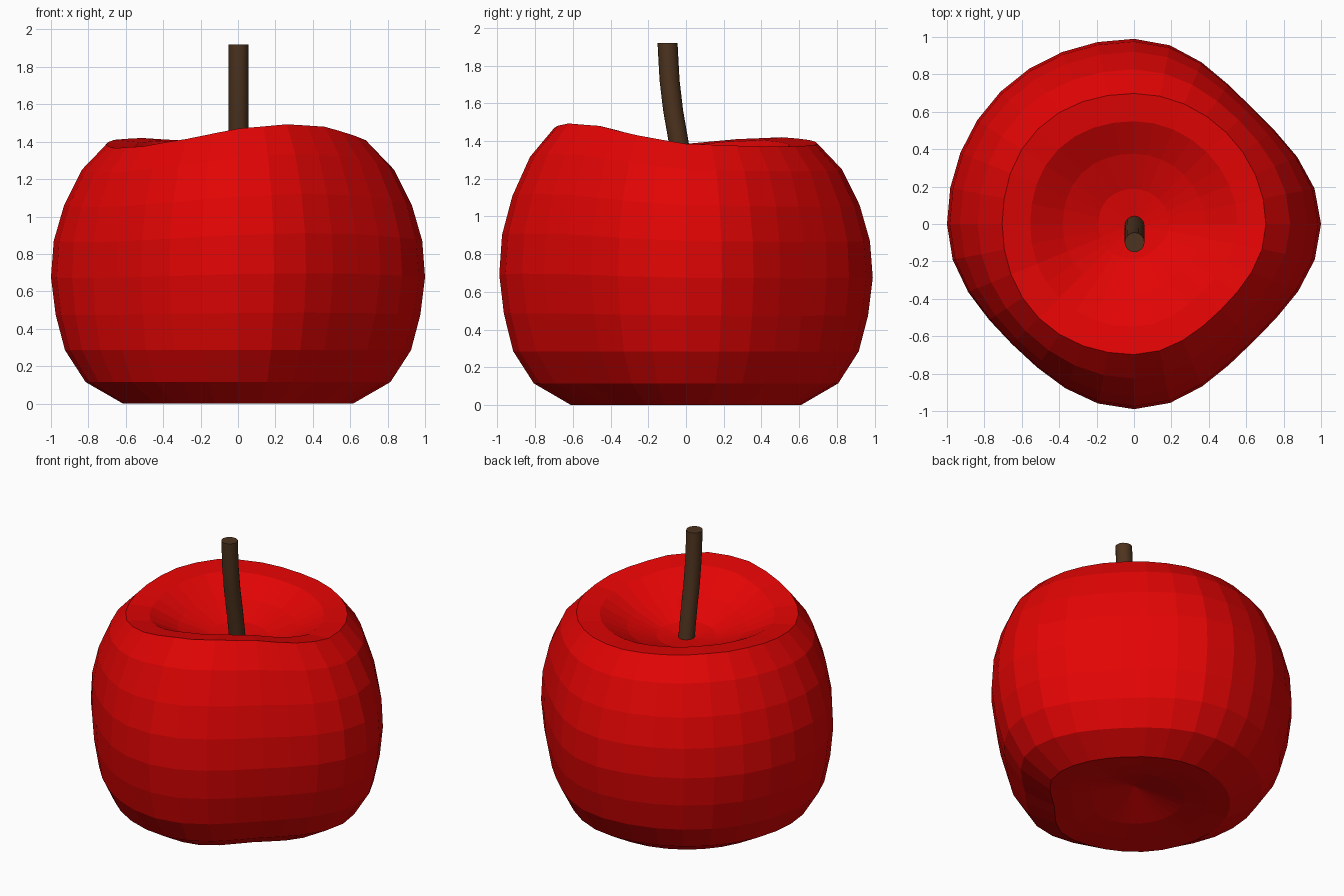
import bpy, bmesh, math
from mathutils import Vector

if "Cube" in bpy.data.objects:
    bpy.data.objects.remove(bpy.data.objects["Cube"])

SEG = 32


def material(name, rgb):
    m = bpy.data.materials.new(name)
    m.diffuse_color = (*rgb, 1)
    m.use_nodes = True
    m.node_tree.nodes["Principled BSDF"].inputs["Base Color"].default_value = m.diffuse_color
    return m


def loft(name, rings, mat, low_tip=None, high_tip=None):
    """Skin closed rings; each end is a fan to a tip point, or a flat cap."""
    bm = bmesh.new()
    loops = [[bm.verts.new(p) for p in ring] for ring in rings]
    n = len(loops[0])
    for a, b in zip(loops, loops[1:]):
        for i in range(n):
            j = (i + 1) % n
            bm.faces.new((a[i], a[j], b[j], b[i]))
    for loop, tip in ((loops[0], low_tip), (loops[-1], high_tip)):
        if tip is None:
            bm.faces.new(loop)
        else:
            t = bm.verts.new(tip)
            for i in range(n):
                bm.faces.new((loop[i], loop[(i + 1) % n], t))
    bmesh.ops.recalc_face_normals(bm, faces=bm.faces)
    me = bpy.data.meshes.new(name)
    bm.to_mesh(me)
    bm.free()
    me.materials.append(mat)
    ob = bpy.data.objects.new(name, me)
    bpy.context.collection.objects.link(ob)
    return ob


red = material("apple_red", (0.76, 0.0012, 0.0012))
brown = material("stem_brown", (0.075, 0.033, 0.013))

# Apple body: (radius, height, share of rim wave, blend 0 base / 1 belly / 2 rim)
profile = [
    (0.16, 0.08, 0, 0), (0.32, 0.035, 0, 0), (0.47, 0.012, 0, 0),
    (0.615, 0.0, 0, 0), (0.815, 0.115, 0, 0.4), (0.925, 0.285, 0, 0.7),
    (0.975, 0.475, 0.1, 0.9), (1.0, 0.675, 0.2, 1), (0.985, 0.87, 0.38, 1.1),
    (0.93, 1.06, 0.56, 1.3), (0.835, 1.25, 0.78, 1.6), (0.705, 1.385, 1, 2),
    (0.555, 1.375, 0.85, 2), (0.38, 1.285, 0.4, 2), (0.19, 1.22, 0.1, 2),
]
# Radius factor at the middle of each quadrant, for base, belly and rim
bulge = [(0.96, 1.0, 1.02, 0.83), (0.89, 1.01, 0.92, 0.90), (0.99, 1.03, 1.02, 0.93)]
# Rim height wave, every 22.5 degrees from +x
wave = [0, -.01, -.015, -.01, 0, .02, .035, .025,
        0, -.02, -.01, .03, .085, .108, .095, .045]


def body_ring(r, z, share, blend):
    pts = []
    for i in range(SEG):
        a = 2 * math.pi * i / SEG
        q = i * 4 // SEG
        k = min(int(blend), 1)
        t = blend - k
        f = bulge[k][q] * (1 - t) + bulge[k + 1][q] * t
        rad = r * (1 + (f - 1) * math.sin(2 * a) ** 2)
        h = i // 2
        w = wave[h] if i % 2 == 0 else (wave[h] + wave[(h + 1) % 16]) / 2
        pts.append((rad * math.cos(a), rad * math.sin(a) * 0.99, z + share * w))
    return pts


loft("apple_body", [body_ring(*p) for p in profile], red,
     low_tip=(0, 0, 0.125), high_tip=(0, 0, 1.2))

# Stem: bent cylinder leaning to the front
path = [Vector(p) for p in ((0.003, -0.01, 1.2), (0.003, -0.04, 1.4), (0.003, -0.068, 1.56),
                            (0.003, -0.087, 1.72), (0.003, -0.098, 1.92))]
loft("stem", [[(c.x + 0.053 * math.cos(2 * math.pi * i / 16),
                c.y + 0.053 * math.sin(2 * math.pi * i / 16), c.z)
               for i in range(16)] for c in path], brown)
bpy.context.view_layer.objects.active = bpy.data.objects["stem"]
bpy.data.objects["stem"].select_set(True)
bpy.ops.object.shade_smooth_by_angle(angle=math.radians(35))
